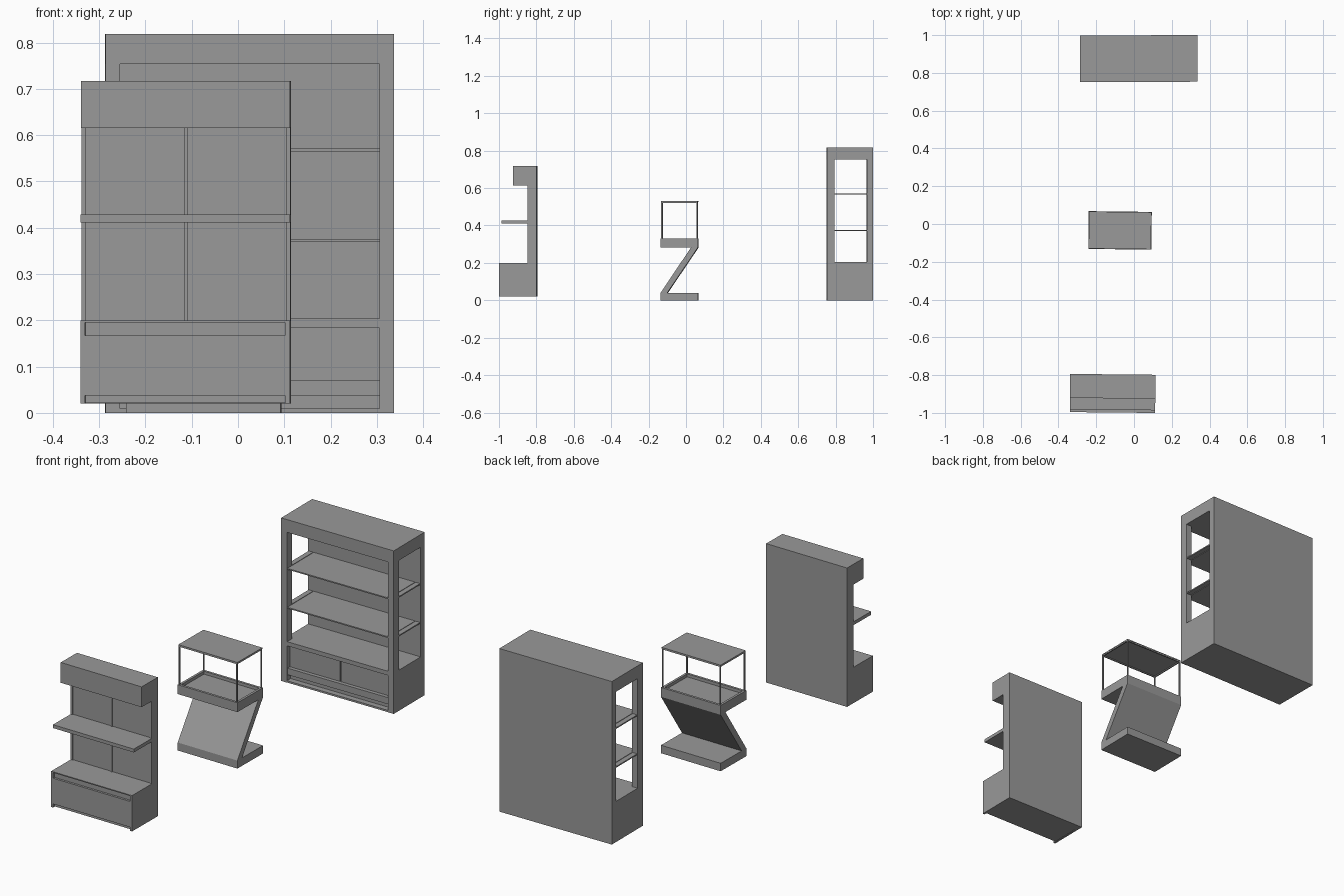
import bpy
import bmesh
from mathutils import Matrix, Vector

if "Cube" in bpy.data.objects:
    bpy.data.objects.remove(bpy.data.objects["Cube"], do_unlink=True)

GREY = (0.32, 0.32, 0.32, 1)
grey = bpy.data.materials.new("plain grey")
grey.use_nodes = True
grey.diffuse_color = GREY
grey.node_tree.nodes["Principled BSDF"].inputs["Base Color"].default_value = GREY


def finish(name, bm, spot, turn):
    """Turn the part with its unit, move it to the unit's spot and add it."""
    bm.transform(Matrix.Translation(spot) @ Matrix.Rotation(turn, 4, 'Z'))
    bmesh.ops.recalc_face_normals(bm, faces=bm.faces)
    mesh = bpy.data.meshes.new(name)
    bm.to_mesh(mesh)
    bm.free()
    mesh.materials.append(grey)
    bpy.context.collection.objects.link(bpy.data.objects.new(name, mesh))


def unit(spot, turn):
    """Return box and prism makers working in the unit's own coordinates."""
    spot = Vector(spot)

    def box(name, xs, ys, zs):
        bm = bmesh.new()
        bmesh.ops.create_cube(bm, size=1)
        for v in bm.verts:
            v.co = [r[0] if c < 0 else r[1] for c, r in zip(v.co, (xs, ys, zs))]
        finish(name, bm, spot, turn)

    def prism(name, half, outline):
        bm = bmesh.new()
        face = bm.faces.new([bm.verts.new((-half, y, z)) for y, z in outline])
        out = bmesh.ops.extrude_face_region(bm, geom=[face])
        moved = [g for g in out["geom"] if isinstance(g, bmesh.types.BMVert)]
        bmesh.ops.translate(bm, verts=moved, vec=(2 * half, 0, 0))
        finish(name, bm, spot, turn)

    return box, prism


# Counter with a back wall, at the front
box, prism = unit((-0.113, -0.897, 0), -0.01)
W, F, M, B = 0.226, -0.101, 0.052, 0.101
wide = (-W, W)
inner = (-W + 0.01, W - 0.01)
box("counter_back_wall", wide, (M + 0.005, B), (0.02, 0.717))
box("counter_header", wide, (-0.026, M + 0.005), (0.615, 0.717))
box("counter_shelf", wide, (-0.087, M + 0.005), (0.411, 0.428))
for z0, z1 in ((0.2, 0.411), (0.428, 0.615)):
    for x0, x1 in ((-W, -W + 0.01), (-0.004, 0.004), (W - 0.01, W)):
        box("counter_wall_stile", (x0, x1), (M, M + 0.005), (z0, z1))
box("counter_top", wide, (F, M + 0.005), (0.195, 0.2))
for x0, x1 in ((-W, -W + 0.01), (W - 0.01, W)):
    box("counter_side", (x0, x1), (F, M + 0.005), (0.02, 0.195))
box("counter_body", inner, (F + 0.012, M + 0.005), (0.022, 0.195))
box("counter_drawer_front", inner, (F + 0.001, F + 0.012), (0.038, 0.167))

# Showcase on a slanted stand, in the middle
box, prism = unit((-0.074, -0.034, 0), -0.012)
W, D = 0.167, 0.1
wide, deep = (-W, W), (-D, D)
box("stand_foot", wide, deep, (0, 0.04))
prism("stand_slant", W, [(-D, 0.04), (-D + 0.036, 0.04), (D, 0.283), (D - 0.037, 0.283)])
box("tray_floor", wide, deep, (0.283, 0.315))
for s in (-1, 1):
    box("tray_rim_side", sorted((s * W, s * (W - 0.012))), deep, (0.315, 0.33))
    box("tray_rim_end", (-W + 0.012, W - 0.012), sorted((s * D, s * (D - 0.012))),
        (0.315, 0.33))
    box("lid_rail_long", (-W + 0.003, W - 0.003),
        sorted((s * (D - 0.003), s * (D - 0.009))), (0.521, 0.526))
    box("lid_rail_short", sorted((s * (W - 0.003), s * (W - 0.009))),
        (-D + 0.009, D - 0.009), (0.521, 0.526))
    for t in (-1, 1):
        box("showcase_post", sorted((s * (W - 0.003), s * (W - 0.009))),
            sorted((t * (D - 0.003), t * (D - 0.009))), (0.33, 0.521))
box("showcase_lid", (-W + 0.002, W - 0.002), (-D + 0.002, D - 0.002), (0.526, 0.531))

# Tall shelf cabinet with open sides, at the back
box, prism = unit((0.025, 0.875, 0), 0.004)
W, F, B, T = 0.3115, -0.123, 0.124, 0.031
wide = (-W, W)
inner = (-W + T, W - T)
box("cabinet_back", wide, (0.092, B), (0, 0.818))
box("cabinet_top", wide, (F, 0.092), (0.754, 0.818))
for x0, x1 in ((-W, -W + T), (W - T, W)):
    box("cabinet_side", (x0, x1), (F, 0.092), (0, 0.204))
    box("cabinet_front_post", (x0, x1), (F, -0.082), (0.204, 0.754))
    for z in (0.37, 0.565):
        box("shelf_end", (x0 + 0.003, x1 - 0.003), (-0.082, 0.092), (z, z + 0.006))
for z in (0.37, 0.565):
    box("cabinet_shelf", inner, (F + 0.005, 0.092), (z, z + 0.006))
box("cabinet_deck", inner, (F + 0.003, 0.092), (0.183, 0.204))
box("cabinet_bottom", inner, (F + 0.001, 0.092), (0, 0.009))
box("cabinet_kick", inner, (F + 0.03, 0.092), (0.009, 0.037))
box("cabinet_rail", inner, (F + 0.006, 0.092), (0.037, 0.07))
for x0, x1 in ((-W + T, -0.003), (0.003, W - T)):
    box("cabinet_door", (x0, x1), (F + 0.025, F + 0.04), (0.07, 0.183))
box("cabinet_core", inner, (F + 0.04, 0.092), (0.07, 0.183))
